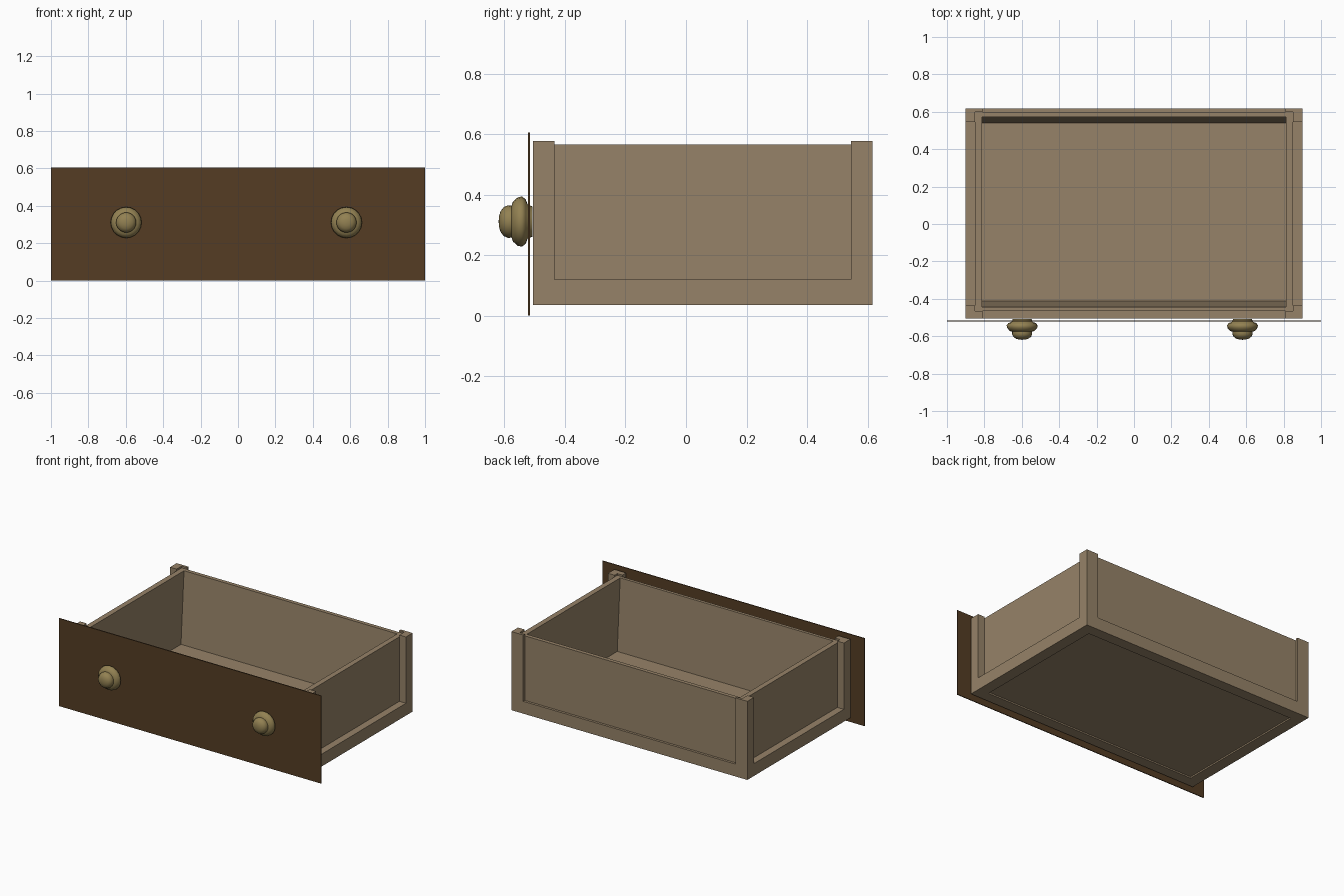
import bpy, bmesh, math
from mathutils import Matrix

cube = bpy.data.objects.get("Cube")
if cube:
    bpy.data.objects.remove(cube, do_unlink=True)


def material(name, rgb):
    m = bpy.data.materials.new(name)
    m.use_nodes = True
    m.diffuse_color = (*rgb, 1)
    bsdf = m.node_tree.nodes["Principled BSDF"]
    bsdf.inputs["Base Color"].default_value = (*rgb, 1)
    bsdf.inputs["Roughness"].default_value = 0.7
    return m


box_wood = material("pale brown wood", (0.305, 0.225, 0.138))
front_wood = material("dark brown wood", (0.089, 0.046, 0.017))
brass = material("aged brass", (0.29, 0.22, 0.085))


def finish(name, bm, mat):
    bmesh.ops.recalc_face_normals(bm, faces=bm.faces)
    mesh = bpy.data.meshes.new(name)
    bm.to_mesh(mesh)
    bm.free()
    mesh.materials.append(mat)
    obj = bpy.data.objects.new(name, mesh)
    bpy.context.collection.objects.link(obj)
    return obj


def loft(name, rings, mat, closed=False):
    """Join rectangles given as (half width, y front, y back, z)."""
    bm = bmesh.new()
    loops = [[bm.verts.new(p) for p in ((-w, a, z), (w, a, z), (w, b, z), (-w, b, z))]
             for w, a, b, z in rings]
    pairs = list(zip(loops, loops[1:]))
    if closed:
        pairs.append((loops[-1], loops[0]))
    else:
        bm.faces.new(loops[0])
        bm.faces.new(loops[-1])
    for p, q in pairs:
        for i in range(4):
            j = (i + 1) % 4
            bm.faces.new((p[i], p[j], q[j], q[i]))
    return finish(name, bm, mat)


# Open tray: upright sides, front and back leaning outwards inside
loft("drawer_tray", [
    (0.85, -0.465, 0.60, 0.045),
    (0.85, -0.465, 0.60, 0.565),
    (0.813, -0.444, 0.573, 0.565),
    (0.813, -0.412, 0.54, 0.07),
], box_wood)

# Rail around the foot of the tray, with a lip framing the underside
loft("bottom_rail", [
    (0.90, -0.505, 0.617, 0.035),
    (0.90, -0.505, 0.617, 0.12),
    (0.85, -0.465, 0.60, 0.12),
    (0.85, -0.465, 0.60, 0.045),
    (0.82, -0.43, 0.54, 0.045),
    (0.82, -0.43, 0.54, 0.035),
], box_wood, closed=True)


# Angled corner posts that wrap the tray
def corner_post(name, side, y_out, y_wall, y_end):
    bm = bmesh.new()
    outline = ((0.90, y_out), (0.90, y_end), (0.85, y_end),
               (0.85, y_wall), (0.81, y_wall), (0.81, y_out))
    face = bm.faces.new([bm.verts.new((side * x, y, 0.12)) for x, y in outline])
    top = bmesh.ops.extrude_face_region(bm, geom=[face])["geom"]
    bmesh.ops.translate(bm, vec=(0, 0, 0.457),
                        verts=[v for v in top if isinstance(v, bmesh.types.BMVert)])
    finish(name, bm, box_wood)


for side, label in ((1, "left"), (-1, "right")):
    corner_post(f"front_post_{label}", side, -0.505, -0.465, -0.435)
    corner_post(f"back_post_{label}", side, 0.617, 0.60, 0.545)

# Thin front panel, wider and taller than the tray
loft("front_panel", [(1.0, -0.522, -0.516, 0.0), (1.0, -0.522, -0.516, 0.605)], front_wood)

# Round knobs: profile of (radius, y) turned about the y axis
PROFILE = ((0.0, -0.507), (0.05, -0.507), (0.056, -0.523), (0.074, -0.53),
           (0.083, -0.542), (0.08, -0.556), (0.066, -0.572), (0.053, -0.576),
           (0.054, -0.588), (0.048, -0.602), (0.034, -0.613), (0.016, -0.618), (0.0, -0.619))


def knob(name, x):
    bm = bmesh.new()
    verts = [bm.verts.new((r, y, 0)) for r, y in PROFILE]
    edges = [bm.edges.new(pair) for pair in zip(verts, verts[1:])]
    bmesh.ops.spin(bm, geom=verts + edges, axis=(0, 1, 0), cent=(0, 0, 0),
                   angle=math.tau, steps=20)
    bmesh.ops.remove_doubles(bm, verts=bm.verts, dist=0.0005)
    bmesh.ops.transform(bm, matrix=Matrix.Translation((x, 0, 0.311)), verts=bm.verts)
    obj = finish(name, bm, brass)
    bpy.ops.object.select_all(action="DESELECT")
    obj.select_set(True)
    bpy.context.view_layer.objects.active = obj
    bpy.ops.object.shade_smooth_by_angle(angle=math.radians(50))


knob("knob_right", -0.598)
knob("knob_left", 0.58)
